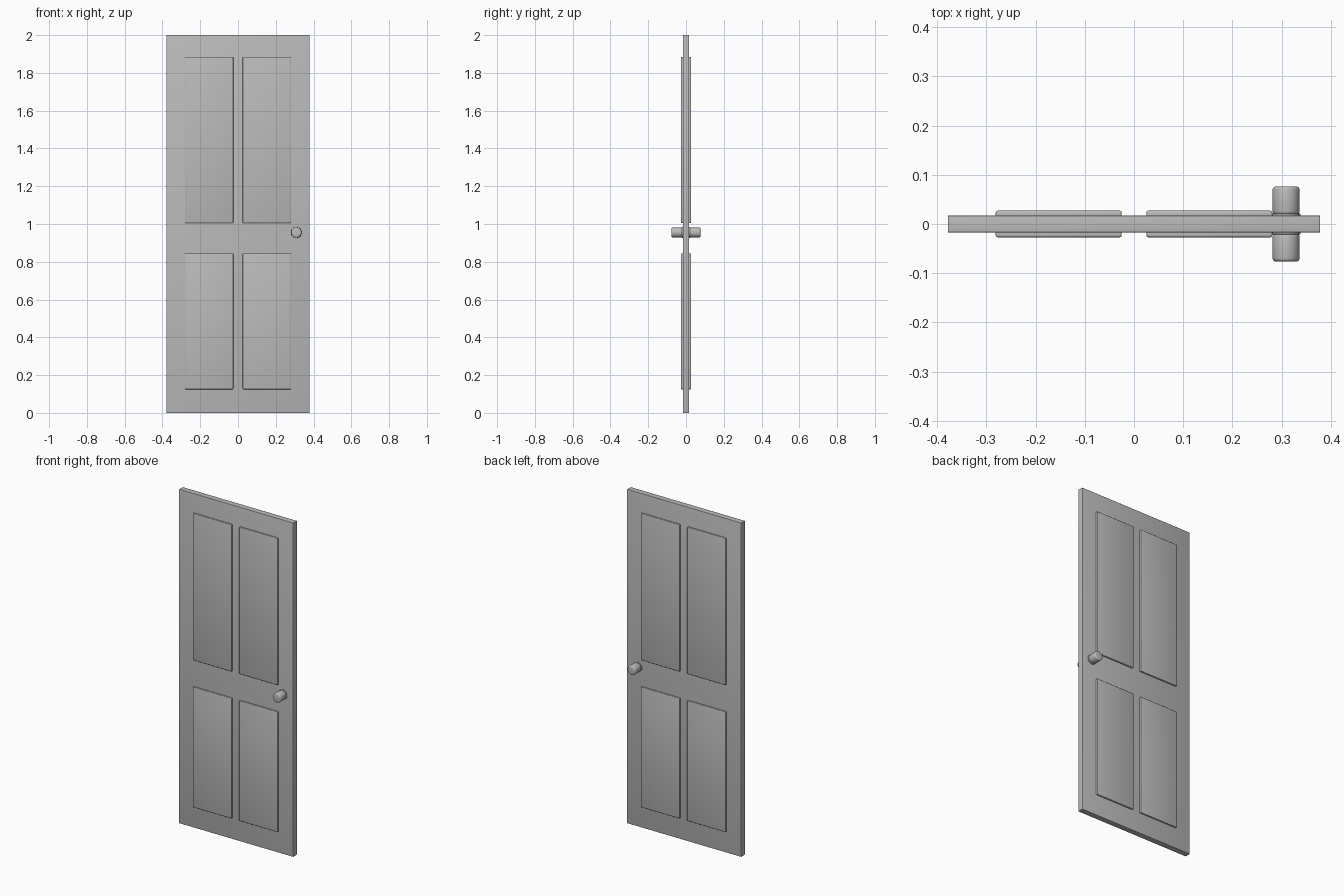
import bpy, math

if "Cube" in bpy.data.objects:
    bpy.data.objects.remove(bpy.data.objects["Cube"])

grey = bpy.data.materials.new("door_grey")
grey.diffuse_color = (0.5, 0.5, 0.5, 1)
grey.use_nodes = True
grey.node_tree.nodes["Principled BSDF"].inputs["Base Color"].default_value = grey.diffuse_color


def finish(obj, name, bevel=0, segments=3):
    obj.name = name
    obj.data.materials.append(grey)
    if bevel:
        mod = obj.modifiers.new("rounded_edges", 'BEVEL')
        mod.width = bevel
        mod.segments = segments
        mod.limit_method = 'ANGLE'
        bpy.ops.object.modifier_apply(modifier=mod.name)
    bpy.ops.object.shade_smooth_by_angle(angle=math.radians(35))


def box(name, lo, hi, bevel=0):
    centre = [(a + b) / 2 for a, b in zip(lo, hi)]
    bpy.ops.mesh.primitive_cube_add(size=1, location=centre)
    obj = bpy.context.object
    obj.scale = [b - a for a, b in zip(lo, hi)]
    bpy.ops.object.transform_apply(location=False, rotation=False, scale=True)
    finish(obj, name, bevel)


def disc(name, radius, y0, y1, bevel):
    bpy.ops.mesh.primitive_cylinder_add(
        vertices=32, radius=radius, depth=abs(y1 - y0),
        location=(0.309, (y0 + y1) / 2, 0.955), rotation=(math.pi / 2, 0, 0))
    finish(bpy.context.object, name, bevel)


# Door slab
box("door_slab", (-0.378, -0.017, 0), (0.378, 0.017, 2), 0.001)

for side, s in (("front", -1), ("back", 1)):
    # Four raised panels on each face
    for row, z0, z1 in (("lower", 0.125, 0.845), ("upper", 1.005, 1.885)):
        for col, x0, x1 in (("left", -0.281, -0.025), ("right", 0.025, 0.281)):
            ys = sorted((s * 0.012, s * 0.027))
            box(f"{side}_{row}_{col}_panel", (x0, ys[0], z0), (x1, ys[1], z1), 0.004)
    # Knob with thin backing plate
    disc(f"{side}_knob_plate", 0.029, s * 0.012, s * 0.021, 0.001)
    disc(f"{side}_knob", 0.0275, s * 0.019, s * 0.0765, 0.007)
